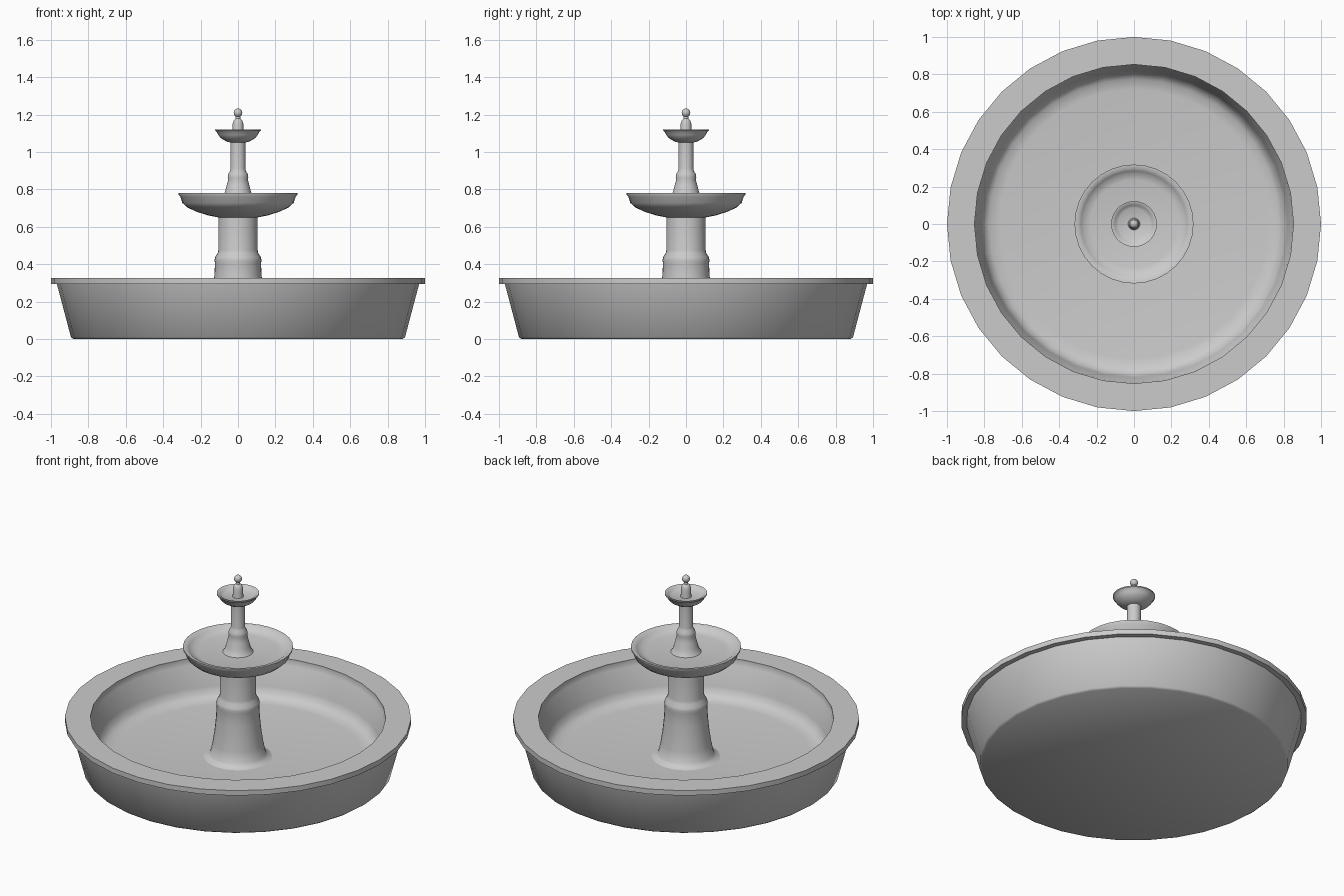
import bpy, bmesh, math

SIDES = 32


def lathe(name, profile, angle=40):
    """Revolve an (r, z) profile about the z axis, smooth with sharp creases."""
    bm = bmesh.new()
    verts = [bm.verts.new((r, 0, z)) for r, z in profile]
    edges = [bm.edges.new(p) for p in zip(verts, verts[1:])]
    bmesh.ops.spin(bm, geom=verts + edges, cent=(0, 0, 0), axis=(0, 0, 1),
                   angle=math.tau, steps=SIDES, use_duplicate=False)
    bmesh.ops.remove_doubles(bm, verts=bm.verts, dist=0.0001)
    bmesh.ops.recalc_face_normals(bm, faces=bm.faces)
    mesh = bpy.data.meshes.new(name)
    bm.to_mesh(mesh)
    bm.free()
    obj = bpy.data.objects.new(name, mesh)
    bpy.context.collection.objects.link(obj)
    bpy.ops.object.select_all(action='DESELECT')
    obj.select_set(True)
    bpy.context.view_layer.objects.active = obj
    bpy.ops.object.shade_smooth_by_angle(angle=math.radians(angle))
    return obj


# Large basin: tapered wall, overhanging flat rim, hollow with a rounded floor
lathe("basin", [(0, 0), (0.88, 0), (0.893, 0.01), (0.968, 0.293), (1, 0.293),
                (1, 0.325), (0.853, 0.325), (0.853, 0.293), (0.848, 0.285),
                (0.82, 0.15), (0.805, 0.11), (0.775, 0.088), (0.72, 0.08),
                (0, 0.08)])

# Lower column flaring into the basin floor, with a collar
lathe("lower_column", [(0, 0.07), (0.2, 0.079), (0.178, 0.087), (0.16, 0.105),
                       (0.147, 0.17), (0.135, 0.25), (0.127, 0.33),
                       (0.123, 0.405), (0.126, 0.42), (0.122, 0.438),
                       (0.109, 0.458), (0.105, 0.475), (0.105, 0.66), (0, 0.66)])

# Middle bowl
lathe("middle_bowl", [(0, 0.65), (0.105, 0.65), (0.16, 0.661), (0.22, 0.68),
                      (0.27, 0.703), (0.298, 0.728), (0.308, 0.76),
                      (0.318, 0.772), (0.318, 0.78), (0.298, 0.779),
                      (0.284, 0.768), (0.268, 0.755), (0.235, 0.748), (0, 0.746)])

# Upper column with a flared foot and collar
lathe("upper_column", [(0, 0.74), (0.09, 0.745), (0.08, 0.757), (0.07, 0.785),
                       (0.06, 0.825), (0.053, 0.85), (0.055, 0.862),
                       (0.053, 0.882), (0.043, 0.897), (0.04, 0.91),
                       (0.04, 1.055), (0, 1.055)])

# Top bowl
lathe("top_bowl", [(0, 1.05), (0.04, 1.05), (0.065, 1.058), (0.09, 1.073),
                   (0.107, 1.092), (0.114, 1.108), (0.122, 1.114),
                   (0.122, 1.121), (0.11, 1.119), (0.1, 1.108),
                   (0.085, 1.1), (0, 1.097)])

# Spout post and ball finial
lathe("spout_post", [(0, 1.09), (0.032, 1.095), (0.029, 1.12), (0.028, 1.155),
                     (0.022, 1.17), (0.013, 1.178), (0.011, 1.2), (0, 1.2)])
lathe("finial_ball", [(0.023 * math.sin(math.pi * i / 12),
                       1.21 - 0.023 * math.cos(math.pi * i / 12))
                      for i in range(13)])
